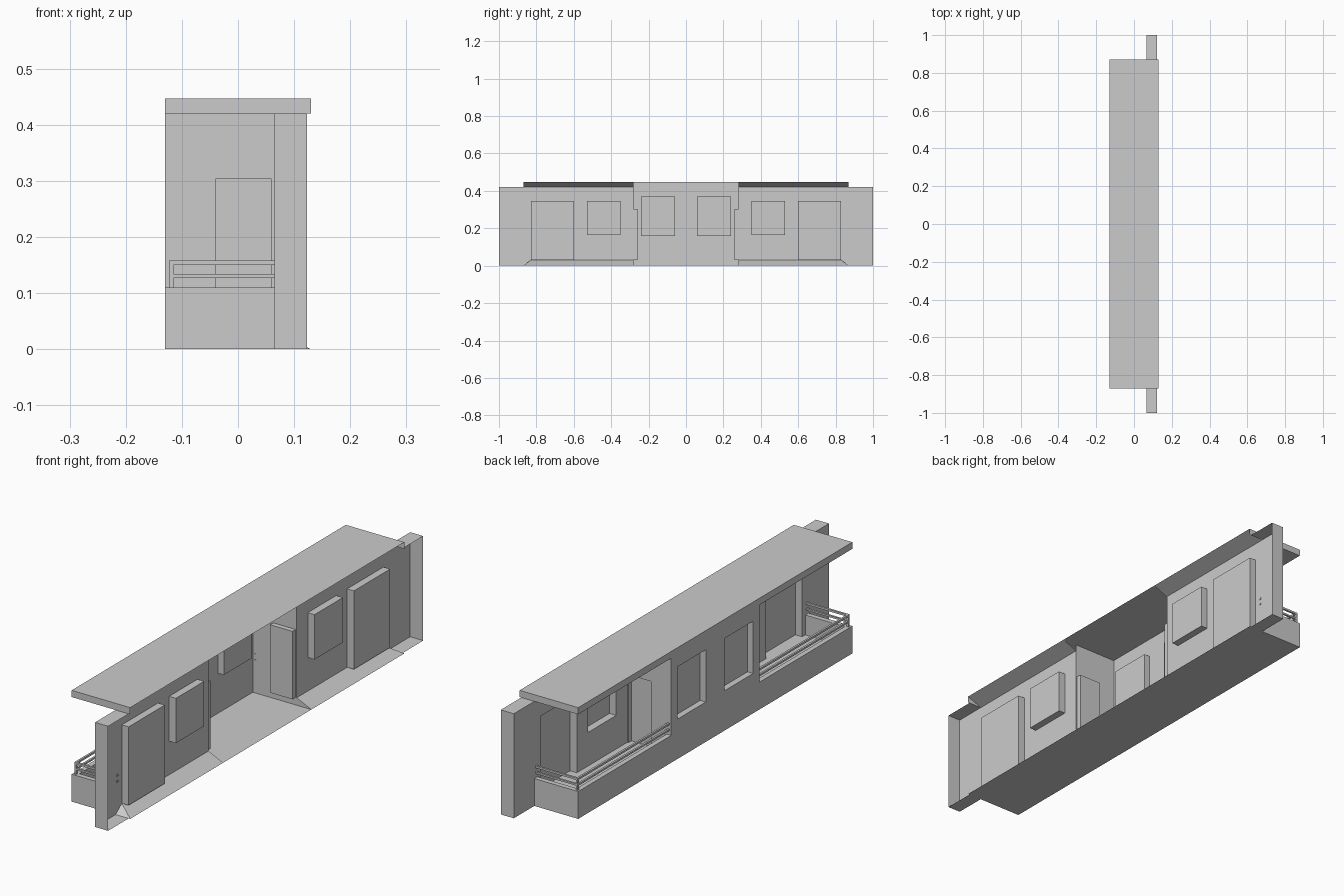
import bpy, bmesh
from mathutils import Vector

if "Cube" in bpy.data.objects:
    bpy.data.objects.remove(bpy.data.objects["Cube"])

XF, XW, XB, XE = -0.13, 0.065, 0.123, 0.13   # facade, set-back wall, wall edge, slab edge
YB, YE, YC = 0.87, 1.0, 0.28                 # balcony end, wall end, central bay
ZF, ZP, ZC, ZT = 0.03, 0.11, 0.42, 0.447     # balcony floor, parapet, ceiling, top


def sheet(name, faces):
    """Object from (points, outward direction) pairs, oriented outward."""
    bm = bmesh.new()
    for pts, out in faces:
        f = bm.faces.new([bm.verts.new(p) for p in pts])
        f.normal_update()
        if f.normal.dot(Vector(out)) < 0:
            f.normal_flip()
    bmesh.ops.remove_doubles(bm, verts=bm.verts, dist=1e-5)
    bmesh.ops.dissolve_limit(bm, angle_limit=0.01, verts=bm.verts, edges=bm.edges)
    me = bpy.data.meshes.new(name)
    bm.to_mesh(me)
    bm.free()
    ob = bpy.data.objects.new(name, me)
    bpy.context.collection.objects.link(ob)
    return ob


def box(name, x0, x1, y0, y1, z0, z1):
    bpy.ops.mesh.primitive_cube_add(
        size=1, location=((x0 + x1) / 2, (y0 + y1) / 2, (z0 + z1) / 2))
    ob = bpy.context.object
    ob.name = name
    ob.scale = (x1 - x0, abs(y1 - y0), z1 - z0)
    bpy.ops.object.transform_apply(location=False, rotation=False)
    return ob


def wall(name, place, u0, u1, z0, z1, holes, depth):
    """Thin wall with recessed openings; place(u, z, d) maps depth d inward."""
    us = sorted({u0, u1, *[h[0] for h in holes], *[h[1] for h in holes]})
    zs = sorted({z0, z1, *[h[2] for h in holes], *[h[3] for h in holes]})
    out = Vector(place(0, 0, 0)) - Vector(place(0, 0, 1))

    def quad(a, b, c, d, e=0):
        return [place(a, c, e), place(b, c, e), place(b, d, e), place(a, d, e)]
    faces = []
    for a, b in zip(us, us[1:]):
        for c, d in zip(zs, zs[1:]):
            if not any(h[0] <= a and b <= h[1] and h[2] <= c and d <= h[3] for h in holes):
                faces.append((quad(a, b, c, d), out))
    for a, b, c, d in holes:
        faces.append((quad(a, b, c, d, depth), out))
        mid = Vector(place((a + b) / 2, (c + d) / 2, depth / 2))
        ring = [(a, c), (b, c), (b, d), (a, d)]
        for p, q in zip(ring, ring[1:] + ring[:1]):
            pts = [place(*p, 0), place(*q, 0), place(*q, depth), place(*p, depth)]
            faces.append((pts, mid - sum((Vector(v) for v in pts), Vector()) / 4))
    return sheet(name, faces)


def flat(x0, x1, y0, y1, z, up):
    return ([(x0, y0, z), (x1, y0, z), (x1, y1, z), (x0, y1, z)], (0, 0, up))


# Central bay front with two windows
wall("central_bay_wall", lambda u, z, d: (XF + d, u, z), -YC, YC, 0, ZC,
     [(-0.24, -0.06, 0.16, 0.37), (0.06, 0.24, 0.16, 0.37)], 0.025)

# Underside plate, T-shaped
sheet("floor_plate", [flat(XF, XE, -YB, YB, 0, -1),
                      flat(XW, XB, YB, YE, 0, -1), flat(XW, XB, -YE, -YB, 0, -1)])

# Roof slab: top, front fascia
sheet("roof_top", [flat(XF, XE, -YB, YB, ZT, 1),
                   ([(XF, -YB, ZC), (XF, YB, ZC), (XF, YB, ZT), (XF, -YB, ZT)], (-1, 0, 0))])

for s, side in ((-1, "near"), (1, "far")):
    # Set-back wall with balcony door and window
    wall(side + "_setback_wall", lambda u, z, d: (XW + d, s * u, z), YC, YE, 0, ZC,
         [(0.60, 0.83, ZF, 0.345), (0.35, 0.53, 0.165, 0.345)], 0.03)
    # Side wall of the central bay with recessed door
    wall(side + "_bay_side_wall", lambda u, z, d: (u, s * (YC - d), z), XF, XW, 0, ZT,
         [(-0.04, 0.06, ZF, 0.303)], 0.02)
    # Wall end return and its top cap
    sheet(side + "_wall_end", [
        ([(XW, s * YE, 0), (XB, s * YE, 0), (XB, s * YE, ZC), (XW, s * YE, ZC)], (0, s, 0)),
        flat(XW, XB, s * YB, s * YE, ZC, 1)])
    # Roof end, balcony ceiling and its sloped inner edge
    sheet(side + "_roof_end", [
        ([(XF, s * YB, ZC), (XE, s * YB, ZC), (XE, s * YB, ZT), (XF, s * YB, ZT)], (0, s, 0)),
        flat(XF, XW, s * YC, s * YB, ZC, -1),
        ([(XW, s * YC, ZC), (XE, s * YC, ZT), (XE, s * YB, ZT), (XW, s * YB, ZC)], (1, 0, -1))])
    # Balcony floor and sloped inner skirt
    sheet(side + "_balcony_floor", [
        flat(XF + 0.02, XW, s * YC, s * (YB - 0.02), ZF, 1),
        ([(XW, s * YC, ZF), (XE, s * YC, 0), (XE, s * YB, 0), (XW, s * 0.83, ZF)], (1, 0, 1)),
        ([(XW, s * YC, ZF), (XE, s * YC, 0), (XW, s * YC, 0)], (0, -s, 0)),
        ([(XW, s * 0.83, ZF), (XE, s * YB, 0), (XW, s * YB, 0)], (0, s, 0))])
    # Parapet
    box(side + "_parapet_front", XF, XF + 0.02, s * YC, s * YB, 0, ZP)
    box(side + "_parapet_end", XF + 0.02, XW, s * (YB - 0.02), s * YB, 0, ZP)
    # Railing: corner post and two bars each way, ends set into the walls
    ya, yb = s * 0.855, s * 0.863
    box(side + "_rail_post", -0.123, -0.115, ya, yb, ZP, 0.158)
    for k, (z0, z1) in enumerate(((0.127, 0.134), (0.150, 0.158))):
        box(f"{side}_rail_front_{k}", -0.123, -0.115, s * (YC - 0.003), ya, z0, z1)
        box(f"{side}_rail_end_{k}", -0.115, XW + 0.003, ya, yb, z0, z1)
